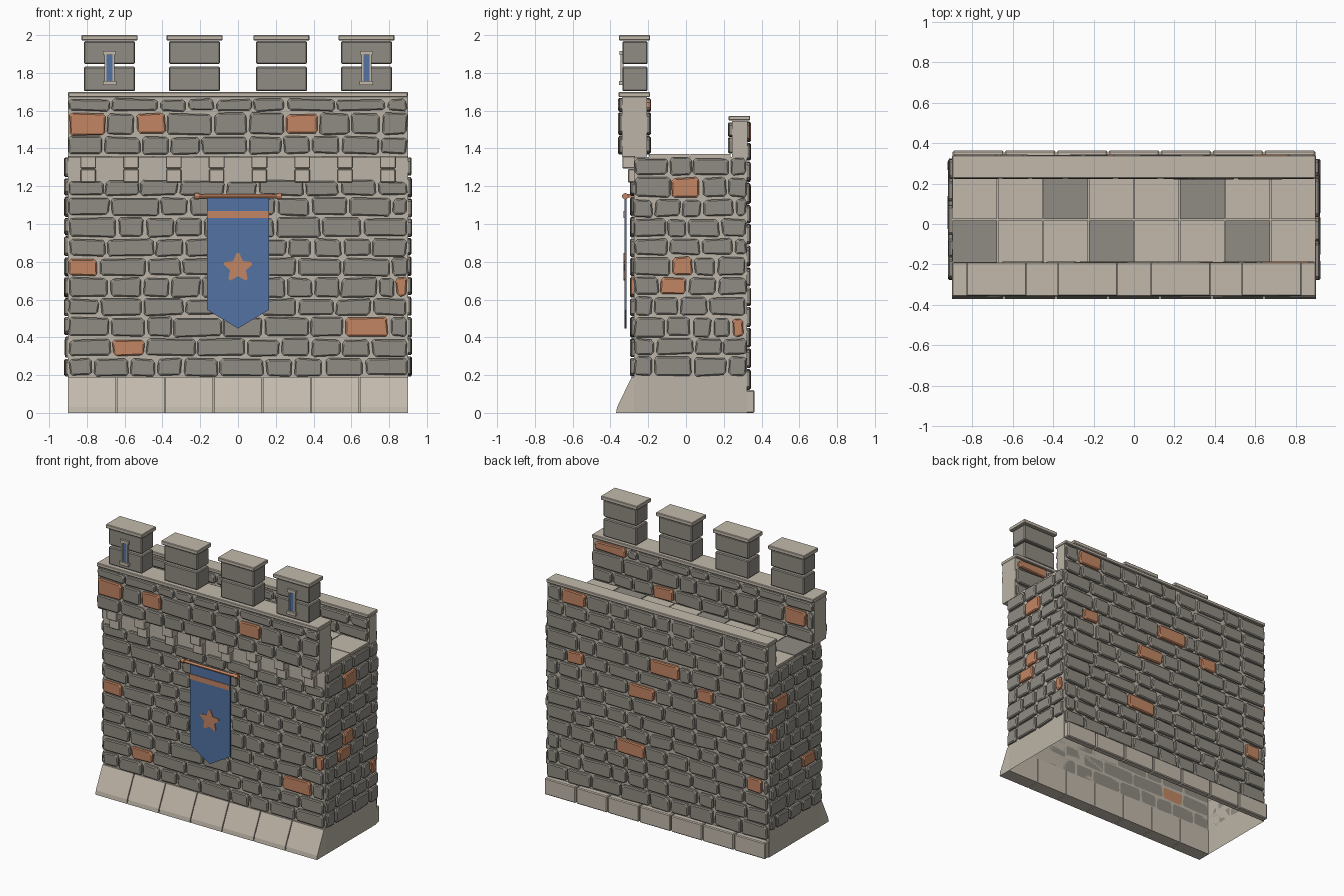
import bpy, bmesh, math, random
from mathutils import Vector

if "Cube" in bpy.data.objects:
    bpy.data.objects.remove(bpy.data.objects["Cube"])

random.seed(7)

def material(name, rgb):
    m = bpy.data.materials.new(name)
    m.diffuse_color = (*rgb, 1)
    m.use_nodes = True
    m.node_tree.nodes["Principled BSDF"].inputs["Base Color"].default_value = m.diffuse_color
    return m

STONE = material("grey stone", (0.28, 0.262, 0.228))
TRIM = material("pale trim stone", (0.54, 0.485, 0.41))
MORTAR = material("mortar", (0.50, 0.455, 0.385))
CLAY = material("orange clay", (0.54, 0.235, 0.125))
BLUE = material("blue cloth", (0.085, 0.17, 0.36))

def finish(name, bm, mats):
    bmesh.ops.recalc_face_normals(bm, faces=bm.faces)
    me = bpy.data.meshes.new(name)
    bm.to_mesh(me)
    bm.free()
    ob = bpy.data.objects.new(name, me)
    bpy.context.collection.objects.link(ob)
    for m in mats:
        me.materials.append(m)
    return ob

def add_box(bm, x, y, z, mat=0):
    """Box from (min, max) ranges."""
    v = [bm.verts.new((a, b, c)) for a in x for b in y for c in z]
    for f in ((0, 1, 3, 2), (4, 6, 7, 5), (0, 4, 5, 1), (2, 3, 7, 6), (0, 2, 6, 4), (1, 5, 7, 3)):
        bm.faces.new([v[i] for i in f]).material_index = mat

def boxes(name, mats, items, bevel=0.0):
    bm = bmesh.new()
    for it in items:
        add_box(bm, *it)
    ob = finish(name, bm, mats)
    if bevel:
        b = ob.modifiers.new("bevel", 'BEVEL')
        b.width, b.segments = bevel, 1
    return ob

def prism(bm, pts, a, b, place):
    """Extrude a 2D outline from a to b; place maps (u, v, depth) to space."""
    lo = [bm.verts.new(place(u, v, a)) for u, v in pts]
    hi = [bm.verts.new(place(u, v, b)) for u, v in pts]
    bm.faces.new(lo)
    bm.faces.new(hi)
    for i in range(len(pts)):
        j = (i + 1) % len(pts)
        bm.faces.new((lo[i], lo[j], hi[j], hi[i]))

# ---- Rubble masonry ----
def stone(bm, u0, u1, z0, z1, place, mat):
    """One cushion-edged stone with wobbly, clipped corners."""
    j = lambda: random.uniform(-0.006, 0.006)
    c = [Vector((u + j(), z + j())) for u, z in ((u0, z0), (u1, z0), (u1, z1), (u0, z1))]
    cut = []
    for i in range(4):
        for n in (c[i - 1], c[(i + 1) % 4]):
            cut.append(c[i] + (n - c[i]).normalized() * random.uniform(0.009, 0.016))
    mid = sum(c, Vector((0, 0))) / 4
    top = random.uniform(0.016, 0.022)
    loops = []
    for inset, d in ((0, 0), (0, top - 0.006), (0.007, top)):
        loops.append([bm.verts.new(place(*(p - Vector((math.copysign(inset, p.x - mid.x),
                      math.copysign(inset, p.y - mid.y)))), d)) for p in cut])
    faces = [bm.faces.new(loops[0][::-1]), bm.faces.new(loops[2])]
    for a, b in zip(loops, loops[1:]):
        faces += [bm.faces.new((a[i], a[(i + 1) % 8], b[(i + 1) % 8], b[i])) for i in range(8)]
    for f in faces:
        f.material_index = mat

def spans(a, b, lo, hi):
    """Split a..b into stones of random width."""
    out, u = [], a
    while b - u > hi:
        w = min(random.uniform(lo, hi), b - u - lo * 0.7)
        out.append((u, u + w))
        u += w
    if b - u > 0.03:
        out.append((u, b))
    return out

def masonry(name, place, a, b, zs, accents=(), lo=0.13, hi=0.27):
    """Courses between the heights zs; accents are (course, u0, u1) orange stones."""
    bm, g = bmesh.new(), 0.007
    for r, (z0, z1) in enumerate(zip(zs, zs[1:])):
        u, row = a, []
        for _, s, e in sorted(t for t in accents if t[0] == r):
            row += [(*p, 0) for p in spans(u, s, lo, hi)] + [(s, e, 1)]
            u = e
        row += [(*p, 0) for p in spans(u, b, lo, hi)]
        for s, e, m in row:
            stone(bm, s + g, e - g, z0 + g, z1 - g, place, m)
    return finish(name, bm, [STONE, CLAY])

def courses(z0, z1, n):
    return [z0 + (z1 - z0) * i / n + (random.uniform(-.007, .007) if 0 < i < n else 0) for i in range(n + 1)]

def facing_y(y, s):
    return lambda u, z, d: (u, y + s * d, z)

def facing_x(x, s):
    return lambda u, z, d: (x + s * d, u, z)

# Wall core, open underneath
core = bmesh.new()
add_box(core, (-.9, .9), (-.275, .322), (0, 1.355))
bmesh.ops.delete(core, geom=[f for f in core.faces if f.calc_center_median().z < .01], context='FACES_ONLY')
finish("wall_core", core, [MORTAR])

# Wall facings
masonry("front_stones", facing_y(-.275, -1), -.9, .9, courses(.19, 1.145, 9) + [1.235],
        [(1, -.67, -.49), (2, .56, .80), (4, .83, .9), (5, -.9, -.74)])
masonry("back_stones", facing_y(.322, 1), -.9, .9, courses(.12, 1.545, 13),
        [(12, .58, .78), (8, .60, .74), (9, -.18, .06), (8, -.46, -.32), (7, .02, .24),
         (3, .1, .33), (3, -.86, -.72)])
masonry("right_stones", facing_x(.9, 1), -.28, .325, courses(.19, 1.355, 11),
        [(9, -.08, .08), (5, -.08, .04), (4, -.14, .01), (2, .24, .31)], .10, .21)
masonry("left_stones", facing_x(-.9, -1), -.28, .325, courses(.19, 1.355, 11),
        [(8, .12, .28), (6, .24, .325), (3, -.2, -.05)], .10, .21)

# Sloped front plinth and low back plinth, seven blocks each
W = 1.8 / 7
bm = bmesh.new()
for i in range(7):
    x = -.9 + i * W
    prism(bm, [(-.27, 0), (-.37, 0), (-.365, .03), (-.288, .19), (-.27, .19)],
          x + (.003 if i else 0), x + W - (.003 if i < 6 else 0), lambda u, v, d: (d, u, v))
finish("front_plinth", bm, [TRIM])
boxes("back_plinth", [TRIM], [((-.9 + i * W + .003, -.9 + (i + 1) * W - .003), (.315, .363), (0, .12))
                              for i in range(7)], .006)

# Stepped corbels under the front parapet
corbels = []
for i in range(8):
    x = -.793 + i * .2266
    corbels += [((x - .042, x + .042), (-.337, -.27), (1.295, 1.36)),
                ((x - .04, x + .04), (-.307, -.27), (1.22, 1.29))]
boxes("corbels", [TRIM], corbels, .004)

# Front parapet with its facings and ledge
boxes("front_parapet_core", [MORTAR], [((-.9, .9), (-.338, -.207), (1.357, 1.672))])
rows = [1.365, 1.468, 1.592, 1.668]
masonry("parapet_outer_stones", facing_y(-.338, -1), -.9, .9, rows,
        [(1, -.9, -.7), (1, -.545, -.38), (1, .25, .43)])
masonry("parapet_inner_stones", facing_y(-.207, 1), -.9, .9, rows,
        [(2, .62, .88), (0, .23, .40), (1, -.84, -.66)])
boxes("parapet_ledge", [TRIM], [((-.9, .9), (-.357, -.19), (1.672, 1.698))], .004)

# Rear parapet and coping
boxes("rear_parapet_core", [MORTAR], [((-.9, .9), (.243, .325), (1.35, 1.545))])
masonry("rear_parapet_inner_stones", facing_y(.243, -1), -.9, .9, [1.37, 1.46, 1.54])
boxes("rear_coping", [TRIM], [((-.9, .9), (.225, .34), (1.548, 1.572))], .004)

# Walkway slabs
slabs = []
for r, (y0, y1) in enumerate(((-.195, .018), (.024, .235))):
    for i in range(8):
        x = -.9 + i * .225
        slabs.append(((x + .003, x + .222), (y0, y1), (1.345, 1.37), int(i % 3 == (0, 2)[r])))
boxes("walkway_slabs", [TRIM, STONE], slabs)

# Merlons of two stacked blocks, with caps
blocks, caps = [], []
for x in (-.68, -.23, .23, .68):
    blocks += [((x - .135, x + .135), (-.337, -.203), z) for z in ((1.703, 1.833), (1.847, 1.968))]
    caps.append(((x - .148, x + .148), (-.355, -.19), (1.972, 2.0)))
boxes("merlon_blocks", [STONE], blocks, .006)
boxes("merlon_caps", [TRIM], caps, .004)

# Arrow slits on the outer merlons
slits = []
for x in (-.68, .68):
    slits += [((x - .017, x + .017), (-.342, -.33), (1.75, 1.9), 1),
              ((x - .034, x + .034), (-.352, -.33), (1.895, 1.917), 0),
              ((x - .036, x + .036), (-.356, -.33), (1.735, 1.757), 0)]
    slits += [((x + s - .005, x + s + .005), (-.348, -.33), (1.757, 1.895), 0) for s in (-.021, .021)]
boxes("arrow_slits", [TRIM, BLUE], slits)

# Banner cloth, stripe and star
bm = bmesh.new()
prism(bm, [(-.163, 1.14), (-.163, .545), (0, .447), (.163, .545), (.163, 1.14)], -.316, -.326,
      lambda u, v, d: (u, d, v))
finish("banner_cloth", bm, [BLUE])
boxes("banner_stripe", [CLAY], [((-.163, .163), (-.33, -.324), (1.032, 1.07))])
star = []
for k in range(5):
    t = math.pi / 2 + k * math.tau / 5
    for r, o in ((.078, -.09), (.078, .09), (.044, math.pi / 5)):
        star.append((r * math.cos(t + o), .768 + r * math.sin(t + o)))
bm = bmesh.new()
prism(bm, star, -.324, -.331, lambda u, v, d: (u, d, v))
finish("banner_star", bm, [CLAY])

# Banner rod, end knobs and wall brackets
def rod(name, x, r, length):
    bpy.ops.mesh.primitive_cylinder_add(vertices=12, radius=r, depth=length,
                                        location=(x, -.322, 1.147), rotation=(0, math.pi / 2, 0))
    ob = bpy.context.object
    ob.name = name
    ob.data.materials.append(CLAY)
    bpy.ops.object.shade_smooth_by_angle()

rod("banner_rod", 0, .011, .42)
rod("left_knob", -.218, .017, .024)
rod("right_knob", .218, .017, .024)
boxes("rod_brackets", [CLAY], [((x - .009, x + .009), (-.325, -.27), (1.14, 1.158)) for x in (-.19, .19)])
